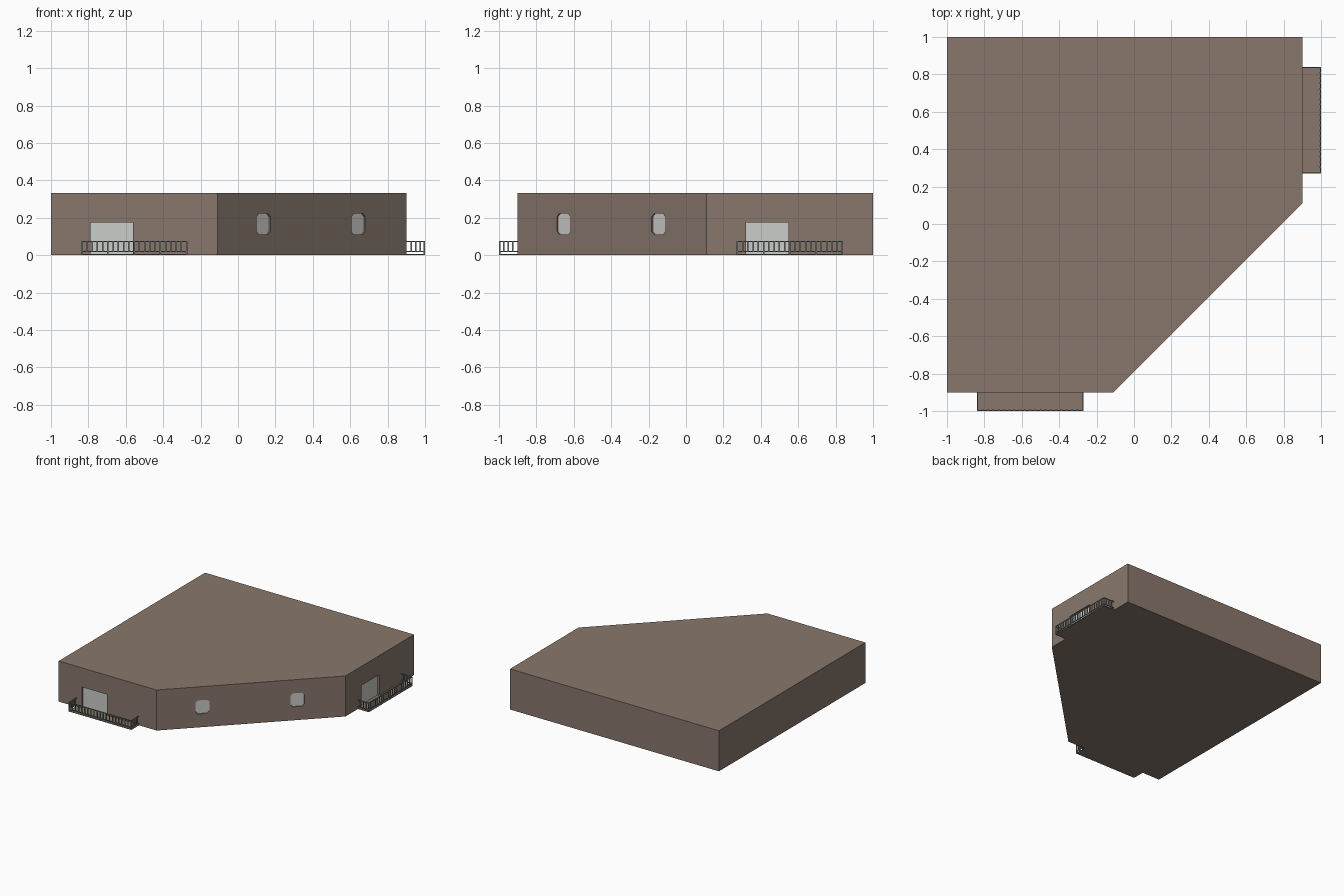
import bpy, bmesh, math
from mathutils import Vector, Matrix

if "Cube" in bpy.data.objects:
    bpy.data.objects.remove(bpy.data.objects["Cube"])


def material(name, r, g, b):
    m = bpy.data.materials.new(name)
    m.diffuse_color = (r, g, b, 1)
    m.use_nodes = True
    m.node_tree.nodes["Principled BSDF"].inputs["Base Color"].default_value = m.diffuse_color
    return m


BROWN = material("brown_wall", 0.25, 0.187, 0.151)
PALE = material("pale_panel", 0.60, 0.61, 0.59)
GREY = material("grey_metal", 0.20, 0.225, 0.225)


def finish(name, bm, mat, matrix=Matrix()):
    bmesh.ops.recalc_face_normals(bm, faces=bm.faces[:])
    me = bpy.data.meshes.new(name)
    bm.to_mesh(me)
    bm.free()
    me.materials.append(mat)
    ob = bpy.data.objects.new(name, me)
    ob.matrix_world = matrix
    bpy.context.collection.objects.link(ob)
    return ob


def prism(bm, points, direction):
    face = bm.faces.new([bm.verts.new(p) for p in points])
    new = bmesh.ops.extrude_face_region(bm, geom=[face])["geom"]
    verts = [v for v in new if isinstance(v, bmesh.types.BMVert)]
    bmesh.ops.translate(bm, verts=verts, vec=Vector(direction))


def box(bm, x0, x1, y0, y1, z0, z1):
    prism(bm, [(x0, y0, z0), (x1, y0, z0), (x1, y1, z0), (x0, y1, z0)], (0, 0, z1 - z0))


def wall_frame(x, y, degrees):
    # local x runs along the wall, local -y points outward
    return Matrix.Translation((x, y, 0)) @ Matrix.Rotation(math.radians(degrees), 4, 'Z')


# main five-sided block
bm = bmesh.new()
prism(bm, [(-1, 1, 0), (-1, -.9, 0), (-.11, -.9, 0), (.9, .11, 0), (.9, 1, 0)], (0, 0, .333))
body = finish("building_block", bm, BROWN)


def opening(name, frame, u, w, z0, z1, chamfer, depth):
    """Recess in the wall with a pale panel at its back."""
    a, b, c = u - w / 2, u + w / 2, chamfer
    if c:
        outline = [(a + c, z0), (b - c, z0), (b, z0 + c), (b, z1 - c),
                   (b - c, z1), (a + c, z1), (a, z1 - c), (a, z0 + c)]
    else:
        outline = [(a, z0), (b, z0), (b, z1), (a, z1)]
    bm = bmesh.new()
    prism(bm, [(x, -.05, z) for x, z in outline], (0, .05 + depth, 0))
    cutter = finish(name + "_cutter", bm, BROWN, frame)
    cutter.hide_render = True
    cutter.hide_viewport = True
    mod = body.modifiers.new(name, 'BOOLEAN')
    mod.operation = 'DIFFERENCE'
    mod.solver = 'EXACT'
    mod.object = cutter
    bm = bmesh.new()
    prism(bm, [(x, depth - .003, z) for x, z in outline], (0, .005, 0))
    finish(name + "_panel", bm, PALE, frame)


# windows on the diagonal wall
for i, x in enumerate((.136, .643)):
    opening(f"window_{i}", wall_frame(x, x - .79, 45), 0, .104, .11, .222, .018, .012)


def balcony(name, frame):
    half, out = .285, -.1
    bm = bmesh.new()
    box(bm, -half, half, out, 0, 0, .006)
    finish(name + "_slab", bm, BROWN, frame)

    bm = bmesh.new()
    t = .006
    # top and bottom rails on three sides
    for z0, z1 in ((.070, .076), (.016, .022)):
        box(bm, -half, half, out, out + t, z0, z1)
        for x in (-half, half - t):
            box(bm, x, x + t, out + t, 0, z0, z1)
    # balusters, with every fifth one standing on the slab
    n = 20
    for i in range(n + 1):
        x = -half + .004 + (2 * half - .008) * i / n
        box(bm, x - .004, x + .004, out + .001, out + .007, .005 if i % 5 == 0 else .02, .072)
    for x in (-half + .003, half - .003):
        for i in range(1, 4):
            y = out + .1 * i / 4
            box(bm, x - .003, x + .003, y - .004, y + .004, .02, .072)
    finish(name + "_railing", bm, GREY, frame)


# doors and balconies on the front and right walls
for side, x, y, angle in (("front", -.555, -.9, 0), ("right", .9, .555, 90)):
    frame = wall_frame(x, y, angle)
    opening(side + "_door", frame, -.12, .228, .004, .175, 0, .02)
    balcony(side + "_balcony", frame)
